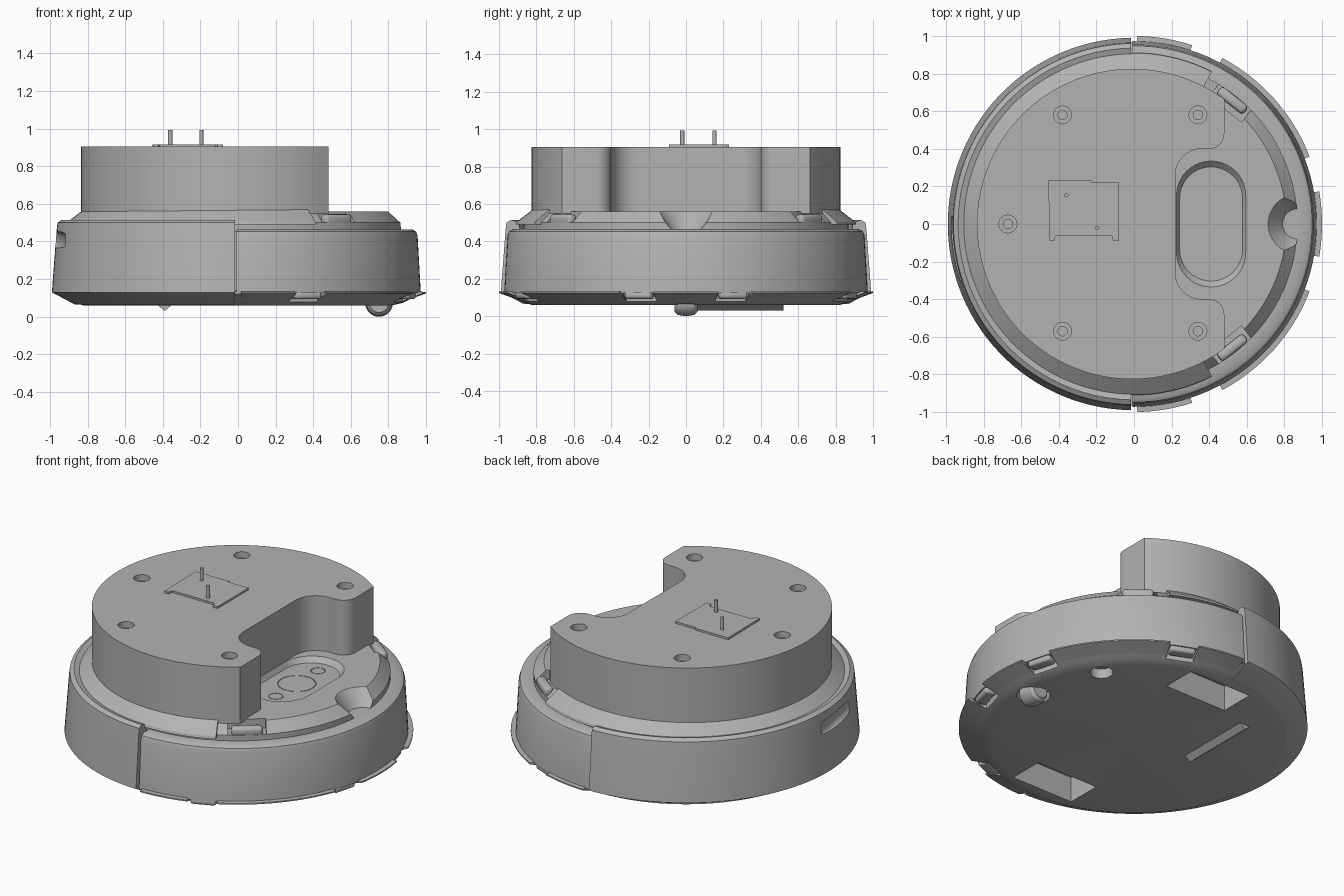
import bpy, bmesh, math
from math import cos, sin, radians
from mathutils import Matrix, Vector

if "Cube" in bpy.data.objects:
    bpy.data.objects.remove(bpy.data.objects["Cube"], do_unlink=True)

GREY = (0.45, 0.45, 0.45, 1)
grey = bpy.data.materials.new("grey_plastic")
grey.use_nodes = True
grey.diffuse_color = GREY
grey.node_tree.nodes["Principled BSDF"].inputs["Base Color"].default_value = GREY


def make(name, bm):
    bmesh.ops.recalc_face_normals(bm, faces=bm.faces)
    mesh = bpy.data.meshes.new(name)
    bm.to_mesh(mesh)
    bm.free()
    mesh.materials.append(grey)
    ob = bpy.data.objects.new(name, mesh)
    bpy.context.collection.objects.link(ob)
    return ob


def select(ob):
    bpy.ops.object.select_all(action='DESELECT')
    ob.select_set(True)
    bpy.context.view_layer.objects.active = ob


def finish(ob):
    select(ob)
    bpy.ops.object.shade_smooth_by_angle(angle=radians(30))
    return ob


def lathe(name, profile, start=0, end=360, center=(0, 0)):
    """Revolve a closed (radius, z) outline, capping partial sweeps."""
    full = end - start == 360
    steps = max(6, round((end - start) / 3))
    bm = bmesh.new()
    rings = []
    for i in range(steps if full else steps + 1):
        a = radians(start + (end - start) * i / steps)
        rings.append([bm.verts.new((center[0] + r * cos(a), center[1] + r * sin(a), z))
                      for r, z in profile])
    n = len(profile)
    for i in range(steps):
        a, b = rings[i], rings[(i + 1) % len(rings)]
        for j in range(n):
            k = (j + 1) % n
            bm.faces.new((a[j], b[j], b[k], a[k]))
    if not full:
        bm.faces.new(rings[0])
        bm.faces.new(rings[-1])
    bmesh.ops.remove_doubles(bm, verts=bm.verts, dist=1e-5)
    return make(name, bm)


def prism(name, outline, z0, z1, taper=1.0):
    """Extrude an outline; the bottom may be narrower than the top."""
    pts = [Vector((x, y, 0)) for x, y in outline]
    mid = sum(pts, Vector()) / len(pts)
    bm = bmesh.new()
    low = [bm.verts.new(mid + (p - mid) * taper + Vector((0, 0, z0))) for p in pts]
    top = [bm.verts.new(p + Vector((0, 0, z1))) for p in pts]
    bm.faces.new(low)
    bm.faces.new(top)
    for i in range(len(pts)):
        k = (i + 1) % len(pts)
        bm.faces.new((low[i], low[k], top[k], top[i]))
    return make(name, bm)


def rod(name, x, y, r, z0, z1):
    return lathe(name, [(0, z0), (r, z0), (r, z1), (0, z1)], center=(x, y))


def box(name, center, size, turn=0, bevel=0):
    bm = bmesh.new()
    bmesh.ops.create_cube(bm, size=1)
    bmesh.ops.scale(bm, vec=size, verts=bm.verts)
    if bevel:
        bmesh.ops.bevel(bm, geom=bm.edges[:], offset=bevel, segments=3,
                        profile=0.5, affect='EDGES')
    bm.transform(Matrix.Translation(center) @ Matrix.Rotation(radians(turn), 4, 'Z'))
    return make(name, bm)


def arc(cx, cy, r, a0, a1, n=10):
    return [(cx + r * cos(radians(a0 + (a1 - a0) * i / n)),
             cy + r * sin(radians(a0 + (a1 - a0) * i / n))) for i in range(n + 1)]


def cut(ob, *cutters):
    for c in cutters:
        mod = ob.modifiers.new("cut", 'BOOLEAN')
        mod.operation, mod.solver, mod.object = 'DIFFERENCE', 'EXACT', c
        select(ob)
        bpy.ops.object.modifier_apply(modifier=mod.name)
        bpy.data.objects.remove(c, do_unlink=True)


# Main body: dished underside, core and front deck in one turned shape
body = lathe("body", [(0, .06), (.82, .06), (.88, .075), (.965, .122), (.965, .135),
                      (.9, .14), (.9, .455), (.87, .455), (.87, .5), (.81, .56), (0, .56)])

# Oblong tray with three ring marks, and the front notch
tray = arc(.41, .155, .19, 0, 180, 20) + arc(.41, -.155, .19, 180, 360, 20)
cut(body, prism("tray_cutter", tray, .53, .57, .88))
for y, r in ((0, .11), (.21, .042), (-.21, .042)):
    cut(body, lathe("ring_cutter", [(r - .004, .526), (r, .526), (r, .54), (r - .004, .54)],
                    center=(.41, y)))
cut(body, lathe("notch_cutter", [(0, .465), (.08, .465), (.165, .57), (0, .57)], center=(.87, 0)))

# Wheel wells, caster well and round socket in the underside
for s in (-1, 1):
    cut(body, box("well_cutter", (.02, s * .68, .12), (.43, .22, .2)))
cut(body, rod("socket_cutter", .62, .45, .065, 0, .12),
    rod("caster_cutter", .75, 0, .095, 0, .11))

# Edge sensors under the bumper, and latches beside the deck
for angle in (-67, -15.5, 15.5, 67):
    a = radians(angle)
    place = lambda r, z: (r * cos(a), r * sin(a), z)
    cut(body, box("sensor_cutter", place(.94, .1), (.11, .17, .06), angle))
    finish(box("edge_sensor", place(.93, .113), (.07, .15, .04), angle, .015))
for s in (-1, 1):
    turn = s * 51.5
    a = radians(turn)
    cut(body, box("latch_cutter", (.86 * cos(a), .86 * sin(a), .55), (.16, .22, .1), turn))
    finish(box("latch", (.84 * cos(a), .84 * sin(a), .515), (.055, .18, .06), turn, .02))
finish(body)

# Rear shell with a recessed slot
shell = lathe("rear_shell", [(.84, .066), (.87, .066), (.99, .13), (.965, .46), (.96, .5),
                             (.935, .515), (.89, .5), (.88, .14)], 91, 269)
cut(shell, box("slot_cutter", (-.97, -.14, .41), (.07, .38, .09), 8, .03))
finish(shell)

# Sloped rear cover
finish(lathe("rear_cover", [(.7, .49), (.91, .49), (.905, .505), (.82, .57), (.7, .57)], 63, 297))

# Front bumper and its lower lip, broken at the sensors
finish(lathe("bumper", [(.87, .135), (.972, .125), (.955, .43), (.947, .453), (.925, .465),
                        (.86, .465)], -90.5, 90.5))
for a0, a1 in ((-89, -72), (-62, -21), (-10, 10), (21, 62), (72, 89)):
    finish(lathe("bumper_lip", [(.9, .088), (1, .124), (1, .132), (.9, .136)], a0, a1))

# Upper block: round drum with a filleted bay cut into its front
corner = math.degrees(math.acos(.49 / .825))
bay = arc(.4, .48, .08, 0, -90) + arc(.36, .26, .14, 90, 180)
outline = arc(-.01, 0, .825, 360 - corner, corner, 90)
outline += bay + [(x, -y) for x, y in reversed(bay)]
block = prism("upper_block", outline, .55, .905)
for x, y in ((-.38, .58), (.34, .58), (-.67, 0), (-.38, -.57), (.34, -.57)):
    cut(block, rod("screw_cutter", x, y, .047, .865, .95),
        rod("screw_cutter", x, y, .025, .8, .9))
finish(block)

# Mounting plate with two prongs, and two pins
plate = [(-.455, .23), (-.225, .23), (-.225, .22), (-.08, .22), (-.08, -.09), (-.11, -.09),
         (-.12, -.06), (-.415, -.06), (-.425, -.09), (-.45, -.09)]
finish(prism("mounting_plate", plate, .9, .917))
for x, y in ((-.36, .153), (-.195, -.02)):
    finish(rod("pin", x, y, .011, .9, .993))

# Caster wheel: a rounded roller on a sideways axle
caster = lathe("caster", [(0, -.062), (.05, -.062), (.066, -.045), (.073, 0),
                          (.066, .045), (.05, .062), (0, .062)])
caster.data.transform(Matrix.Translation((.75, 0, .073)) @ Matrix.Rotation(radians(90), 4, 'X'))
finish(caster)

# Triangular ridge on the underside
ridge = prism("underside_ridge", [(-.45, .08), (-.33, .08), (-.39, .03)], -.52, -.03)
ridge.data.transform(Matrix.Rotation(radians(90), 4, 'X'))
finish(ridge)
